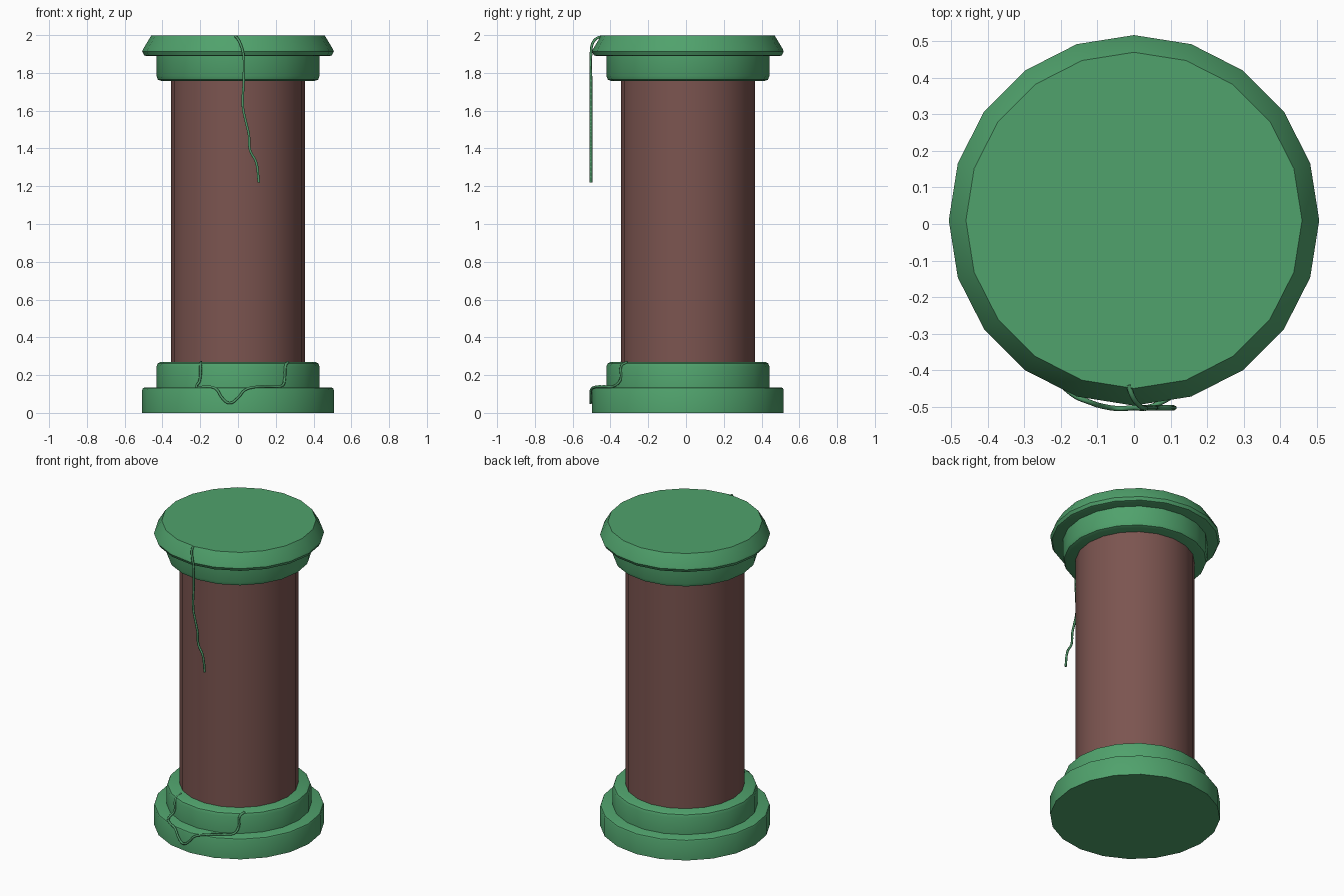
import bpy, bmesh
from math import cos, sin, tau, radians

if "Cube" in bpy.data.objects:
    bpy.data.objects.remove(bpy.data.objects["Cube"])

SIDES = 20
CY = 0.01  # axis sits slightly behind the origin because of the front vines


def material(name, rgb):
    m = bpy.data.materials.new(name)
    m.diffuse_color = (*rgb, 1)
    m.use_nodes = True
    m.node_tree.nodes["Principled BSDF"].inputs["Base Color"].default_value = m.diffuse_color
    return m


green = material("green_stone", (0.08, 0.36, 0.15))
brown = material("brown_stone", (0.20, 0.09, 0.08))
leaf = material("vine_green", (0.08, 0.32, 0.14))


def lathe(name, profile, mat):
    """Closed 20-sided solid from (radius, z) points, bottom to top."""
    bm = bmesh.new()
    rings = [[bm.verts.new((r * cos(tau * i / SIDES), CY + r * sin(tau * i / SIDES), z))
              for i in range(SIDES)] for r, z in profile]
    for lo, hi in zip(rings, rings[1:]):
        for i in range(SIDES):
            j = (i + 1) % SIDES
            bm.faces.new((lo[i], lo[j], hi[j], hi[i]))
    bm.faces.new(rings[0][::-1])
    bm.faces.new(rings[-1])
    me = bpy.data.meshes.new(name)
    bm.to_mesh(me)
    bm.free()
    ob = bpy.data.objects.new(name, me)
    bpy.context.collection.objects.link(ob)
    me.materials.append(mat)
    bpy.ops.object.select_all(action='DESELECT')
    ob.select_set(True)
    bpy.context.view_layer.objects.active = ob
    bpy.ops.object.shade_smooth_by_angle(angle=radians(30))
    return ob


def vine(name, points):
    """Thin tube following a smooth path."""
    cu = bpy.data.curves.new(name, 'CURVE')
    cu.dimensions = '3D'
    cu.bevel_depth = 0.007
    cu.bevel_resolution = 1
    cu.resolution_u = 4
    cu.use_fill_caps = True
    sp = cu.splines.new('BEZIER')
    sp.bezier_points.add(len(points) - 1)
    for bp, co in zip(sp.bezier_points, points):
        bp.co = co
        bp.handle_left_type = bp.handle_right_type = 'AUTO'
    cu.materials.append(leaf)
    ob = bpy.data.objects.new(name, cu)
    bpy.context.collection.objects.link(ob)
    return ob


# Base steps
lathe("base_lower_step", [(0.507, 0), (0.507, 0.122), (0.503, 0.131), (0.493, 0.135)], green)
lathe("base_upper_step", [(0.432, 0.13), (0.432, 0.245), (0.425, 0.262), (0.41, 0.27)], green)

# Shaft
lathe("shaft", [(0.355, 0.265), (0.355, 1.76)], brown)

# Capital
lathe("capital_lower_ring", [(0.405, 1.757), (0.424, 1.764), (0.432, 1.785), (0.432, 1.893)], green)
lathe("capital_top_slab", [(0.485, 1.889), (0.497, 1.893), (0.507, 1.912), (0.503, 1.925),
                           (0.46, 1.997)], green)

# Vine hanging from the capital
vine("hanging_vine", [
    (-0.015, -0.44, 1.993), (-0.005, -0.47, 1.985), (0.012, -0.495, 1.955),
    (0.028, -0.503, 1.90), (0.03, -0.503, 1.76), (0.026, -0.503, 1.62),
    (0.042, -0.503, 1.54), (0.058, -0.503, 1.47), (0.064, -0.503, 1.39),
    (0.095, -0.503, 1.33), (0.11, -0.503, 1.22)])

# Vine draped over the base steps
vine("base_vine", [
    (-0.195, -0.315, 0.268), (-0.198, -0.365, 0.255), (-0.203, -0.374, 0.17),
    (-0.22, -0.40, 0.14), (-0.17, -0.465, 0.138), (-0.12, -0.488, 0.13),
    (-0.08, -0.50, 0.075), (-0.045, -0.505, 0.052), (0.0, -0.503, 0.08),
    (0.035, -0.503, 0.12), (0.09, -0.48, 0.137), (0.16, -0.43, 0.14),
    (0.235, -0.375, 0.145), (0.247, -0.345, 0.18), (0.252, -0.342, 0.25),
    (0.265, -0.31, 0.269)])
